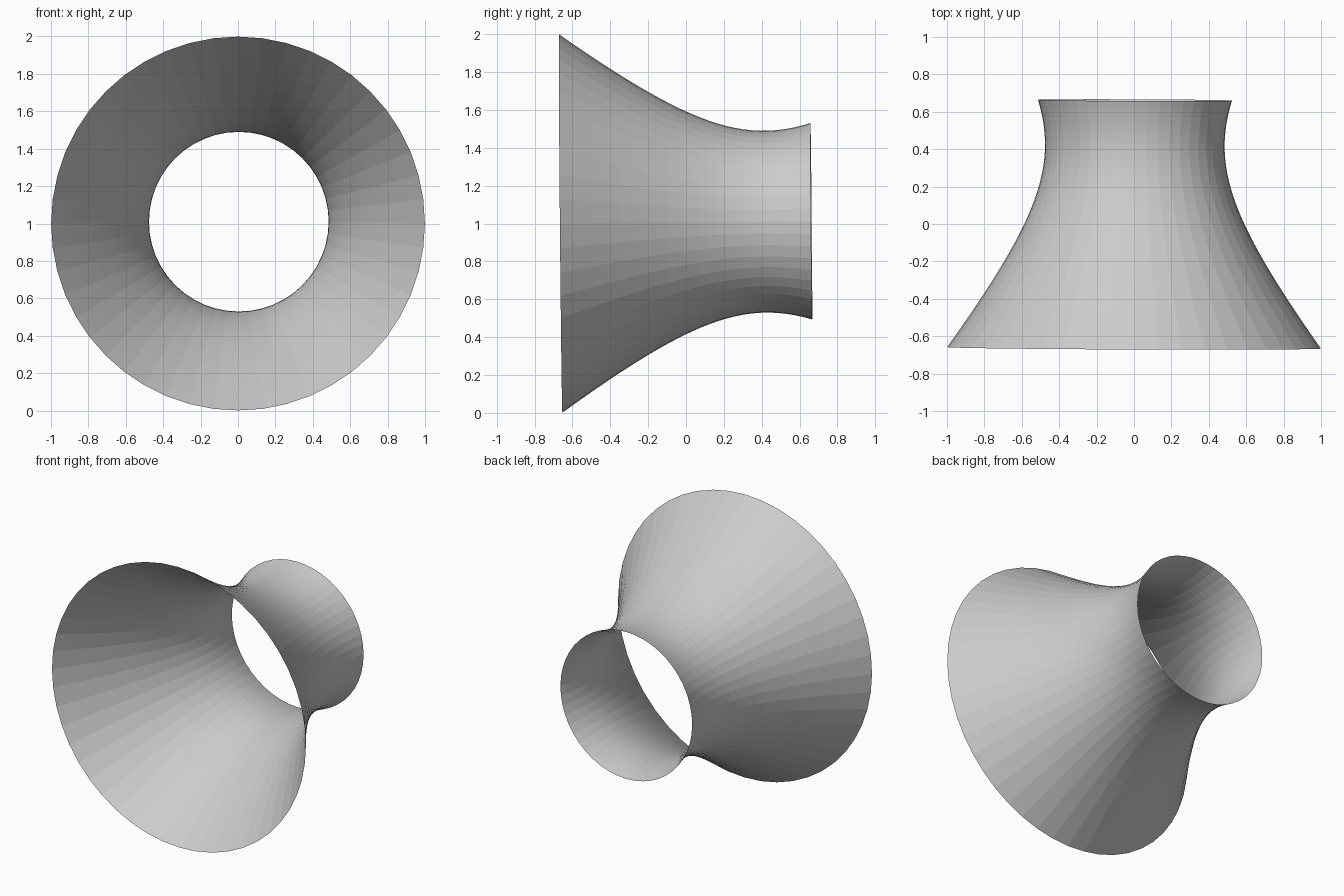
import bpy, bmesh, math
from mathutils import Vector

if "Cube" in bpy.data.objects:
    bpy.data.objects.remove(bpy.data.objects["Cube"])

SIDES, RINGS = 48, 24
THROAT_R, THROAT_Y = 0.48, 0.42      # narrowest radius and its place on the axis
SLOPE = 0.81                         # slope of the far flare
Y_FRONT, Y_BACK = -0.662, 0.662


def param(y):
    return math.asinh(SLOPE * (y - THROAT_Y) / THROAT_R)


# Open hyperboloid skin, revolved around a very slightly tilted y axis
axis = Vector((0.004, 1, 0.009)).normalized()
tilt = Vector((0, 1, 0)).rotation_difference(axis)
front_centre = Vector((0, Y_FRONT, 1.0))

bm = bmesh.new()
v0, v1 = param(Y_FRONT), param(Y_BACK)
rings = []
for i in range(RINGS + 1):
    v = v0 + (v1 - v0) * i / RINGS
    y = THROAT_Y + THROAT_R / SLOPE * math.sinh(v)
    r = THROAT_R * math.cosh(v)
    ring = []
    for j in range(SIDES):
        a = 2 * math.pi * j / SIDES
        p = Vector((r * math.cos(a), y - Y_FRONT, r * math.sin(a)))
        ring.append(bm.verts.new(front_centre + tilt @ p))
    rings.append(ring)

for lower, upper in zip(rings, rings[1:]):
    for j in range(SIDES):
        k = (j + 1) % SIDES
        bm.faces.new((lower[j], upper[j], upper[k], lower[k]))

mesh = bpy.data.meshes.new("flared_tube")
bm.to_mesh(mesh)
bm.free()
bpy.context.collection.objects.link(bpy.data.objects.new("flared_tube", mesh))
